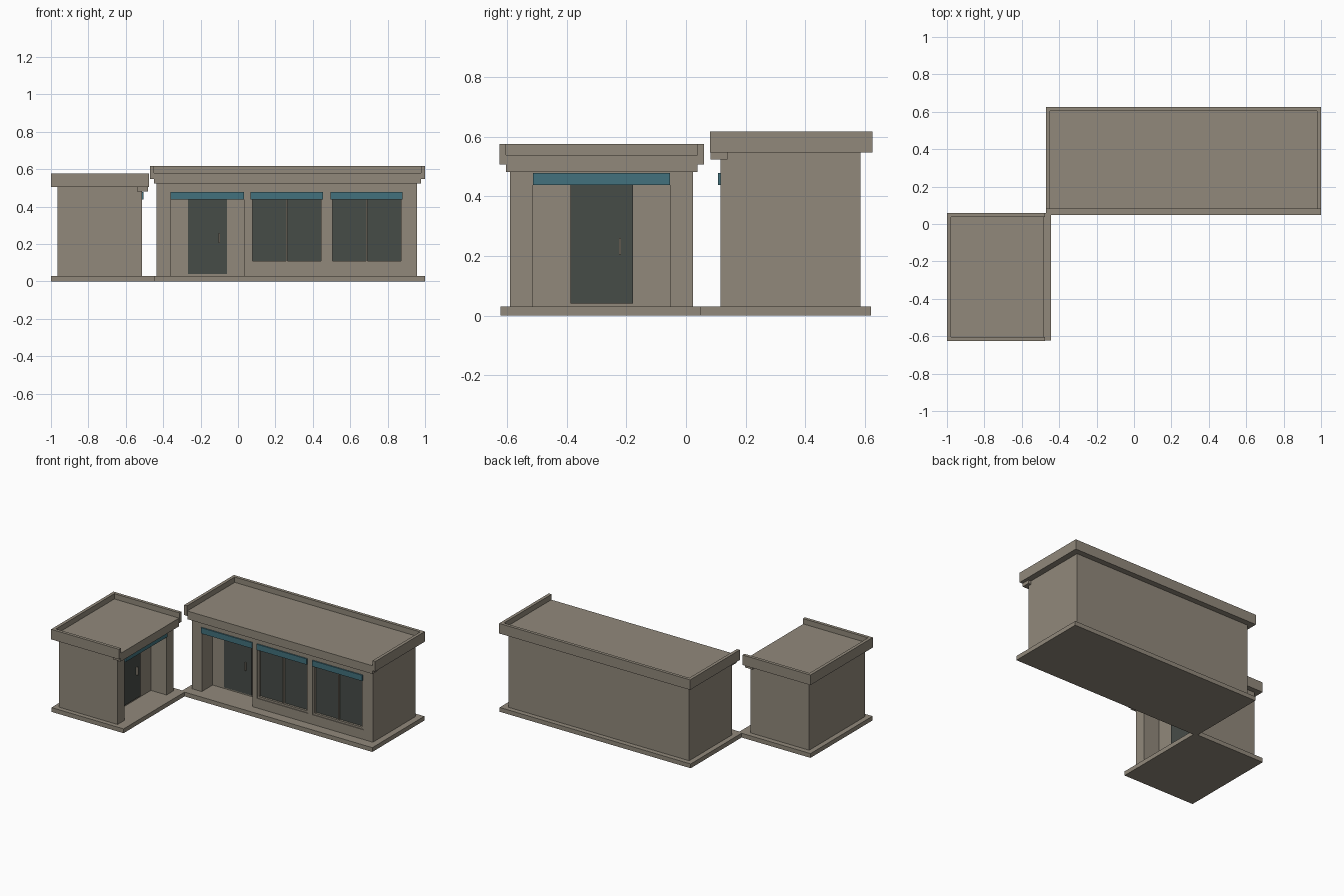
import bpy, bmesh

if "Cube" in bpy.data.objects:
    bpy.data.objects.remove(bpy.data.objects["Cube"])


def material(name, rgb):
    m = bpy.data.materials.new(name)
    m.diffuse_color = (*rgb, 1)
    m.use_nodes = True
    m.node_tree.nodes["Principled BSDF"].inputs["Base Color"].default_value = m.diffuse_color
    return m


STONE = material("warm_stone", (0.285, 0.25, 0.198))
GLASS = material("dark_glass", (0.062, 0.072, 0.064))
TEAL = material("teal_awning", (0.054, 0.165, 0.205))


class Building:
    """Boxes in a local frame: u along the facade, v inward, z up."""

    def __init__(self, prefix, turned):
        self.prefix, self.turned = prefix, turned

    def box(self, name, u, v, z, mat=STONE):
        bm = bmesh.new()
        bmesh.ops.create_cube(bm, size=1)
        for p in bm.verts:
            a, b, c = (r[0] + (r[1] - r[0]) * (k + 0.5)
                       for r, k in zip((u, v, z), p.co))
            p.co = (-b, a, c) if self.turned else (a, b, c)
        me = bpy.data.meshes.new(self.prefix + name)
        bm.to_mesh(me)
        bm.free()
        me.materials.append(mat)
        ob = bpy.data.objects.new(self.prefix + name, me)
        bpy.context.collection.objects.link(ob)


def build(prefix, turned, slab, walls, roof, z_roof, board, entry, door, handle, windows):
    b = Building(prefix, turned)
    (u0, u1), (v0, v1) = walls
    recess, base, lintel, sill = v0 + 0.12, 0.03, 0.478, 0.097
    b.box("base_slab", *slab, (0, base))

    # Wall core, header and piers around the openings
    b.box("wall_core", (u0, u1), (recess, v1), (base, z_roof))
    b.box("header", (u0, u1), (v0, recess), (lintel, z_roof))
    edges = [u0]
    for o in [entry] + windows:
        edges += list(o)
    edges.append(u1)
    for i in range(0, len(edges), 2):
        b.box(f"pier_{i // 2}", (edges[i], edges[i + 1]), (v0, recess), (base, lintel))

    # Recessed entry
    b.box("door", door, (recess - 0.006, recess), (0.04, 0.47), GLASS)
    b.box("door_handle", (handle - 0.003, handle + 0.003),
          (recess - 0.02, recess - 0.006), (0.205, 0.26))
    b.box("entry_awning", entry, (v0 - 0.009, v0), (0.438, lintel), TEAL)

    # Shop windows with frame, mullion and awning
    for i, (a, c) in enumerate(windows):
        g, mid, f = v0 + 0.02, (a + c) / 2, 0.013
        b.box(f"window_sill_wall_{i}", (a, c), (v0, recess), (base, sill))
        b.box(f"window_glass_{i}", (a, c), (g, recess), (sill, lintel), GLASS)
        fv = (v0 + 0.005, g)
        b.box(f"window_frame_left_{i}", (a, a + f), fv, (sill, lintel))
        b.box(f"window_frame_right_{i}", (c - f, c), fv, (sill, lintel))
        b.box(f"window_frame_bottom_{i}", (a, c), fv, (sill, sill + f))
        b.box(f"window_mullion_{i}", (mid - 0.004, mid + 0.004), fv, (sill, lintel))
        b.box(f"window_awning_{i}", (a + 0.004, c - 0.004),
              (v0 - 0.009, v0), (0.438, lintel), TEAL)

    # Roof deck, open at the front, with parapets on three sides
    (r0, r1), (d0, d1) = roof
    t, top = 0.022, z_roof + 0.07
    b.box("roof_deck", (r0 + t, r1 - t), (d0 + 0.003, d1 - t), (z_roof, z_roof + 0.033))
    b.box("parapet_left", (r0, r0 + t), (d0, d1), (z_roof, top))
    b.box("parapet_right", (r1 - t, r1), (d0, d1), (z_roof, top))
    b.box("parapet_back", (r0 + t, r1 - t), (d1 - t, d1), (z_roof, top))
    b.box("front_board", (r0 + t, r1 - t), (d0 + 0.003, d0 + board), (z_roof - 0.024, z_roof))


build("main_", False, ((-0.47, 1.0), (0.048, 0.62)), ((-0.435, 0.957), (0.116, 0.586)),
      ((-0.47, 1.0), (0.08, 0.626)), 0.547, 0.059, (-0.36, 0.032), (-0.267, -0.058), -0.1,
      [(0.064, 0.458), (0.491, 0.884)])
build("annex_", True, ((-0.622, 0.06), (0.445, 1.0)), ((-0.59, 0.024), (0.513, 0.965)),
      ((-0.626, 0.06), (0.477, 1.0)), 0.506, 0.062, (-0.513, -0.053), (-0.388, -0.178), -0.221,
      [])
